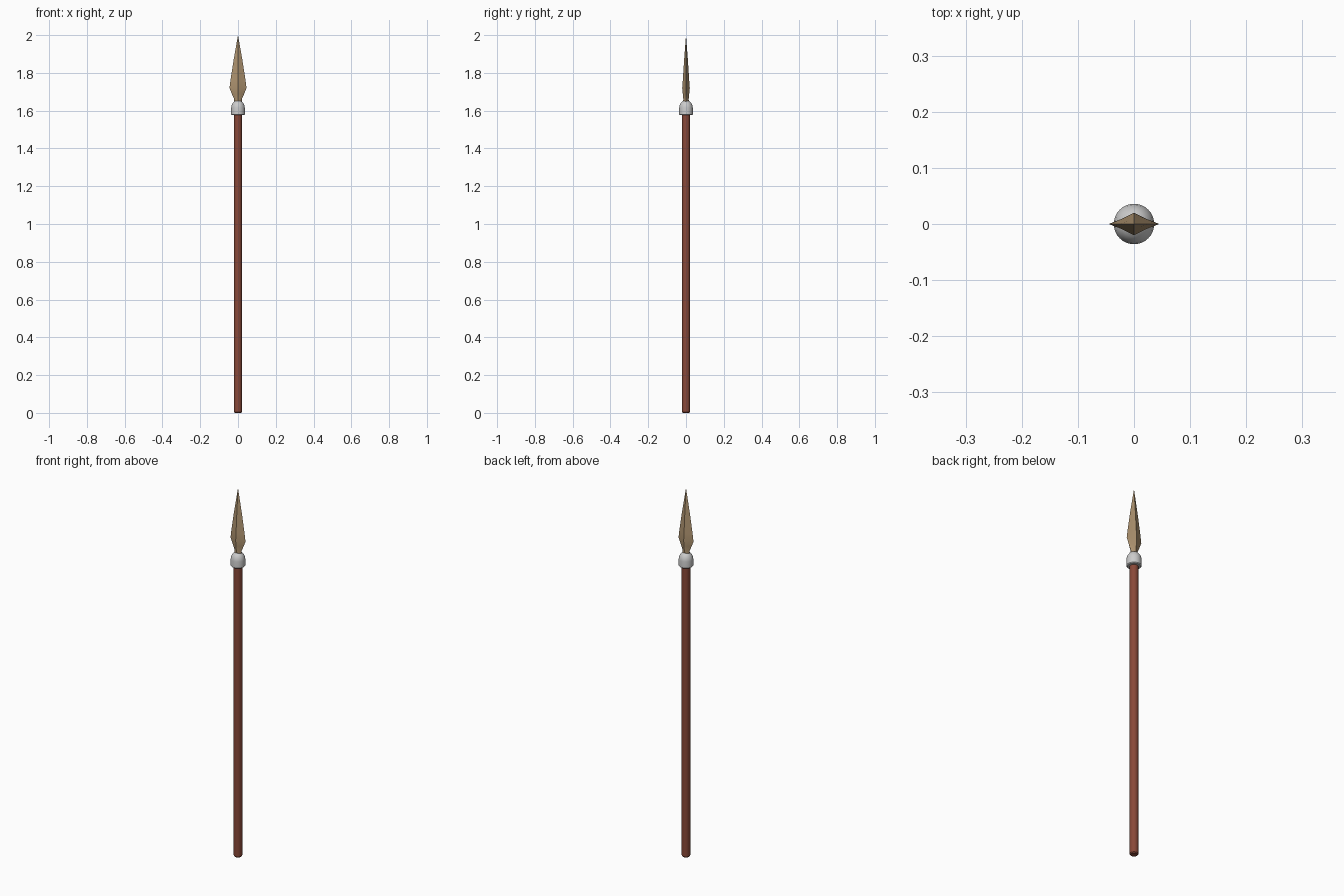
import bpy, bmesh, math

if "Cube" in bpy.data.objects:
    bpy.data.objects.remove(bpy.data.objects["Cube"])


def material(name, color):
    m = bpy.data.materials.new(name)
    m.diffuse_color = (*color, 1)
    m.use_nodes = True
    m.node_tree.nodes["Principled BSDF"].inputs["Base Color"].default_value = m.diffuse_color
    return m


def loft(name, rings, mat=None, angle=35):
    """Skin a stack of equal-sized rings; a one-point ring closes to a tip."""
    bm = bmesh.new()
    loops = [[bm.verts.new(p) for p in ring] for ring in rings]
    for a, b in zip(loops, loops[1:]):
        n = len(a)
        for i in range(n):
            j = (i + 1) % n
            if len(b) == 1:
                bm.faces.new((a[i], a[j], b[0]))
            else:
                bm.faces.new((a[i], a[j], b[j], b[i]))
    bm.faces.new(loops[0][::-1])
    if len(loops[-1]) > 1:
        bm.faces.new(loops[-1])
    bmesh.ops.recalc_face_normals(bm, faces=bm.faces)
    mesh = bpy.data.meshes.new(name)
    bm.to_mesh(mesh)
    bm.free()
    ob = bpy.data.objects.new(name, mesh)
    bpy.context.collection.objects.link(ob)
    if mat:
        mesh.materials.append(mat)
    bpy.ops.object.select_all(action='DESELECT')
    ob.select_set(True)
    bpy.context.view_layer.objects.active = ob
    bpy.ops.object.shade_smooth_by_angle(angle=math.radians(angle))
    return ob


def circle(r, z, n):
    return [(r * math.cos(2 * math.pi * i / n), r * math.sin(2 * math.pi * i / n), z)
            for i in range(n)]


def diamond(w, t, z, bulge):
    # Sharp edges on x, ridges on y, slightly hollowed or filled flanks between
    mx, my = w * bulge, t * bulge
    return [(w, 0, z), (mx, my, z), (0, t, z), (-mx, my, z),
            (-w, 0, z), (-mx, -my, z), (0, -t, z), (mx, -my, z)]


wood = material("red_wood", (0.25, 0.065, 0.04))
bronze = material("bronze", (0.42, 0.29, 0.16))

# Shaft with a softened butt end
loft("shaft", [circle(r, z, 20) for r, z in
               [(0.017, 0), (0.021, 0.005), (0.021, 1.6)]], wood)

# Domed collar
loft("collar", [circle(r, z, 32) for r, z in
                [(0.032, 1.577), (0.036, 1.581), (0.036, 1.615), (0.034, 1.627),
                 (0.029, 1.638), (0.023, 1.646), (0.015, 1.652)]])

# Leaf-shaped blade rising from a rounded neck
loft("blade", [diamond(*s) for s in
               [(0.020, 0.018, 1.635, 0.70), (0.020, 0.014, 1.66, 0.65),
                (0.033, 0.017, 1.69, 0.53), (0.045, 0.020, 1.72, 0.47),
                (0.040, 0.017, 1.76, 0.47), (0.023, 0.010, 1.87, 0.48)]]
     + [[(0, 0, 2.0)]], bronze, 30)
